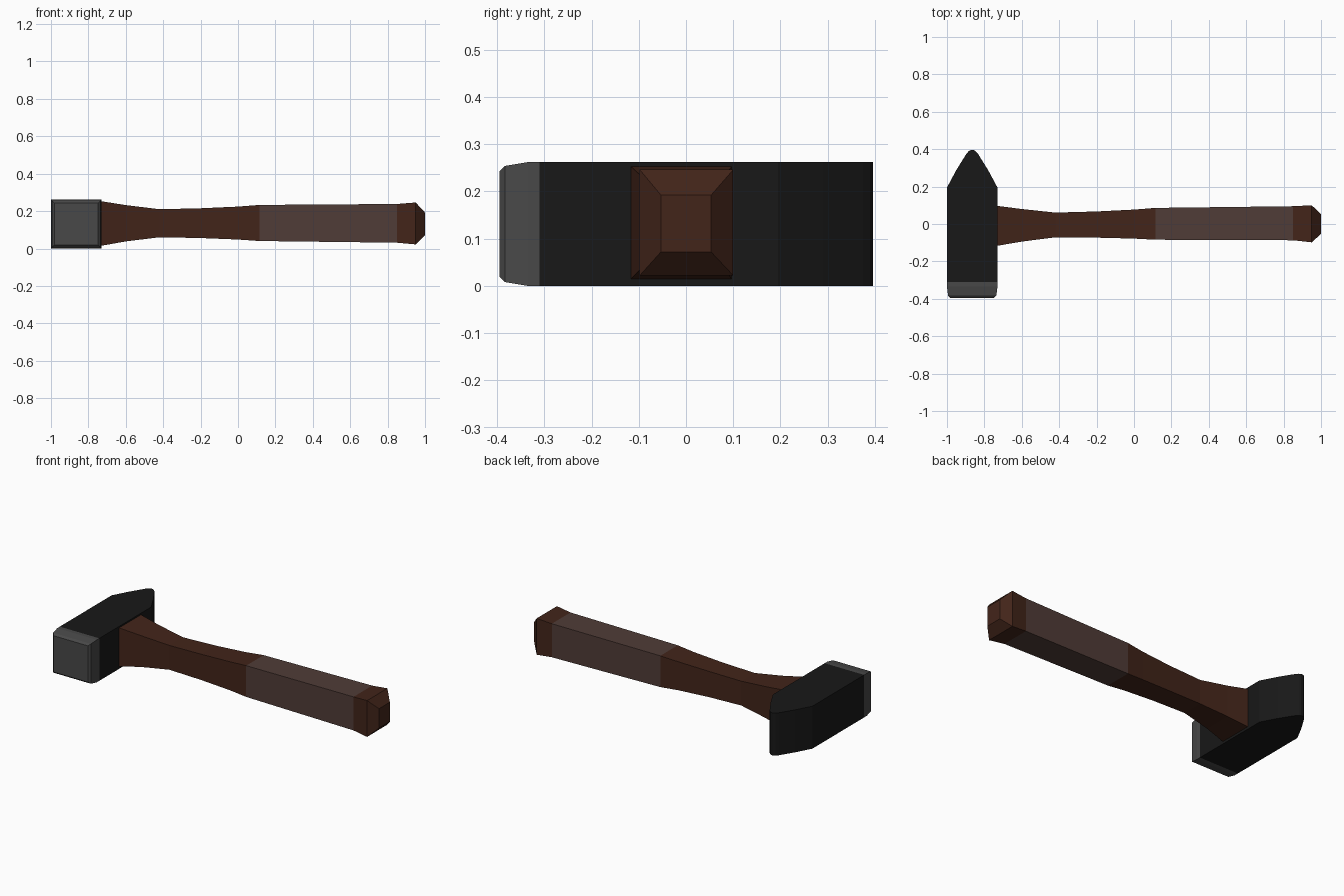
import bpy, bmesh

if "Cube" in bpy.data.objects:
    bpy.data.objects.remove(bpy.data.objects["Cube"])


def material(name, rgb):
    m = bpy.data.materials.new(name)
    m.diffuse_color = (*rgb, 1)
    m.use_nodes = True
    m.node_tree.nodes["Principled BSDF"].inputs["Base Color"].default_value = m.diffuse_color
    return m


def loft(name, axis, rings, mat, cap_start=False, cap_end=False):
    """Rectangular rings (pos, side_min, side_max, z_min, z_max) along x or y."""
    bm = bmesh.new()
    loops = []
    for p, a, b, z0, z1 in rings:
        corners = [(a, z0), (b, z0), (b, z1), (a, z1)]
        loops.append([bm.verts.new((p, s, z) if axis == "x" else (s, p, z))
                      for s, z in corners])
    for l0, l1 in zip(loops, loops[1:]):
        for i in range(4):
            j = (i + 1) % 4
            bm.faces.new((l0[i], l0[j], l1[j], l1[i]))
    if cap_start:
        bm.faces.new(loops[0][::-1])
    if cap_end:
        bm.faces.new(loops[-1])
    if axis == "y":  # swapped axes turn the winding inside out
        bmesh.ops.reverse_faces(bm, faces=bm.faces[:])
    me = bpy.data.meshes.new(name)
    bm.to_mesh(me)
    bm.free()
    me.materials.append(mat)
    ob = bpy.data.objects.new(name, me)
    bpy.context.collection.objects.link(ob)
    return ob


iron = material("dark_iron", (0.009, 0.009, 0.009))
steel = material("steel", (0.065, 0.065, 0.065))
wood = material("wood", (0.055, 0.018, 0.01))
grip = material("grip", (0.08, 0.045, 0.038))

CX, CZ = -0.865, 0.131  # centre of the head


def head_ring(y, hx, hz=0.131):
    return (y, CX - hx, CX + hx, CZ - hz, CZ + hz)


# Head body with wedge peen and rounded tip
loft("hammer_head", "y", [head_ring(y, hx) for y, hx in [
    (-0.31, 0.135), (0.195, 0.135), (0.29, 0.084), (0.375, 0.031),
    (0.39, 0.018), (0.396, 0.006)]], iron, cap_end=True)

# Striking face with softened rim
loft("striking_face", "y", [head_ring(*r) for r in [
    (-0.395, 0.117, 0.112), (-0.383, 0.129, 0.123),
    (-0.335, 0.135, 0.131), (-0.31, 0.135, 0.131)]], steel, cap_start=True)

# Handle neck, flaring into the head
loft("handle_neck", "x", [
    (-0.74, -0.118, 0.098, 0.013, 0.254),
    (-0.60, -0.094, 0.080, 0.038, 0.232),
    (-0.42, -0.071, 0.061, 0.060, 0.210),
    (-0.20, -0.073, 0.067, 0.056, 0.215),
    (0.00, -0.078, 0.077, 0.048, 0.224),
    (0.115, -0.084, 0.086, 0.040, 0.233)], wood)

# Grip wrap
loft("handle_grip", "x", [
    (0.115, -0.084, 0.086, 0.040, 0.233),
    (0.85, -0.087, 0.095, 0.031, 0.238)], grip)

# Flared, chamfered butt
loft("handle_butt", "x", [
    (0.85, -0.087, 0.095, 0.031, 0.238),
    (0.95, -0.098, 0.100, 0.022, 0.246),
    (1.00, -0.053, 0.053, 0.072, 0.192)], wood, cap_end=True)
